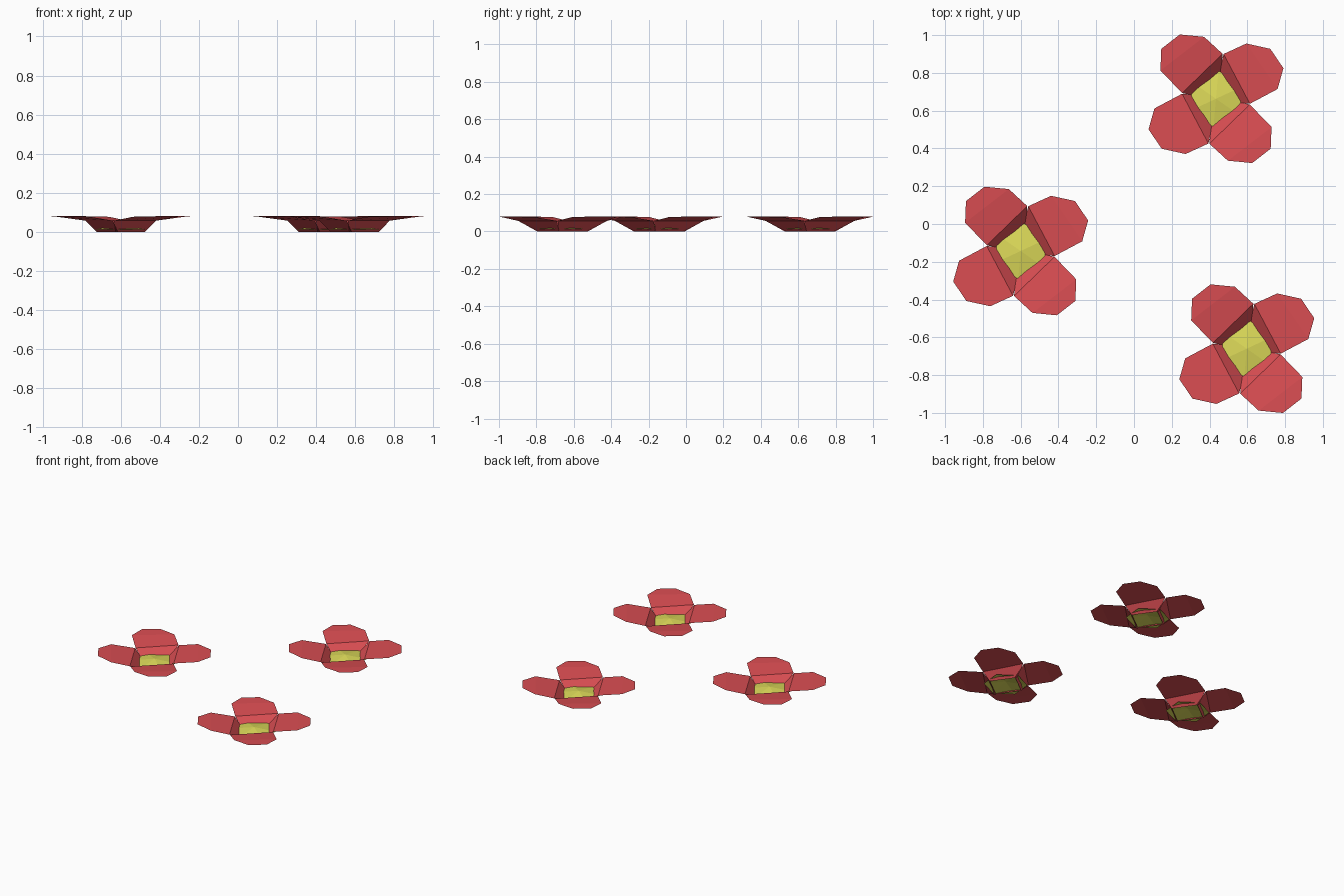
import bpy, bmesh, math
from mathutils import Matrix, Vector

cube = bpy.data.objects.get("Cube")
if cube:
    bpy.data.objects.remove(cube, do_unlink=True)


def make_material(name, rgb):
    mat = bpy.data.materials.new(name)
    mat.use_nodes = True
    mat.diffuse_color = (*rgb, 1)
    bsdf = next(n for n in mat.node_tree.nodes if n.type == "BSDF_PRINCIPLED")
    bsdf.inputs["Base Color"].default_value = (*rgb, 1)
    return mat


petal_red = make_material("petal red", (0.70, 0.075, 0.085))
pollen_yellow = make_material("pollen yellow", (0.72, 0.70, 0.10))

# Petal cross rows from root to tip: left (out, side), right (out, side), height
PETAL_ROWS = [
    ((0.092, 0.10), (0.088, -0.09), 0.0),
    ((0.172, 0.168), (0.13, -0.127), 0.057),
    ((0.302, 0.142), (0.294, -0.15), 0.077),
    ((0.388, 0.045), (0.384, -0.079), 0.08),
]
PETAL_ANGLE = 36
FLOWER_SPOTS = {"back": (0.434, 0.663), "right": (-0.60, -0.143), "front": (0.597, -0.66)}


def add_object(name, bm, mat, spot):
    bmesh.ops.recalc_face_normals(bm, faces=bm.faces)
    bm.normal_update()
    # Open sheets should face upward
    if sum(f.normal.z * f.calc_area() for f in bm.faces) < 0:
        bmesh.ops.reverse_faces(bm, faces=bm.faces)
    mesh = bpy.data.meshes.new(name)
    bm.to_mesh(mesh)
    bm.free()
    mesh.materials.append(mat)
    obj = bpy.data.objects.new(name, mesh)
    obj.location = (*spot, 0)
    bpy.context.collection.objects.link(obj)


def add_petal(name, index, spot):
    # Neighbouring petals mirror each other
    flip = -1 if index % 2 else 1
    turn = Matrix.Rotation(math.radians(PETAL_ANGLE + 90 * index), 3, "Z")
    bm = bmesh.new()
    rows = [[bm.verts.new(turn @ Vector((out, side * flip, height)))
             for out, side in (left, right)]
            for left, right, height in PETAL_ROWS]
    for low, high in zip(rows, rows[1:]):
        bm.faces.new((low[0], low[1], high[1], high[0]))
    add_object(name, bm, petal_red, spot)


def add_centre(name, spot, sides=6, radius=0.15, rim=0.012, peak=0.035):
    # Shallow open cone whose rim pokes through the petal roots
    bm = bmesh.new()
    apex = bm.verts.new((0, 0, peak))
    ring = []
    for i in range(sides):
        a = math.radians(25) + math.tau * i / sides
        ring.append(bm.verts.new((radius * math.cos(a), radius * math.sin(a), rim)))
    for i in range(sides):
        bm.faces.new((apex, ring[i], ring[(i + 1) % sides]))
    add_object(name, bm, pollen_yellow, spot)


for label, spot in FLOWER_SPOTS.items():
    add_centre(label + "_flower_centre", spot)
    for index in range(4):
        add_petal(f"{label}_flower_petal_{index + 1}", index, spot)
